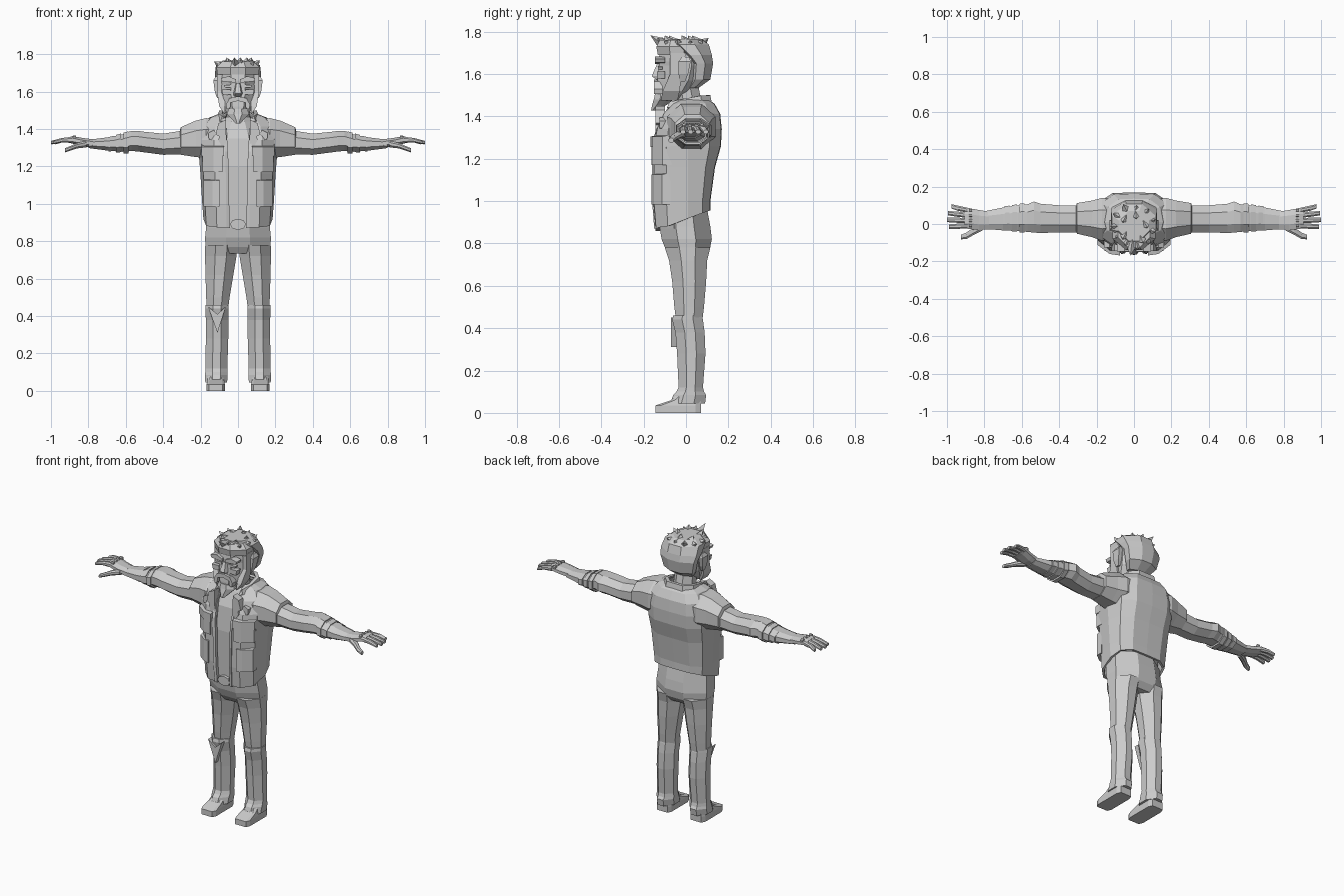
import bpy, bmesh, math, random
from mathutils import Vector

random.seed(4)
grey = bpy.data.materials.new("plain grey")
grey.diffuse_color = (0.6, 0.6, 0.6, 1)


def make(name, verts, faces, mirror=False, solid=0):
    me = bpy.data.meshes.new(name)
    me.from_pydata([tuple(v) for v in verts], [], faces)
    bm = bmesh.new()
    bm.from_mesh(me)
    bmesh.ops.recalc_face_normals(bm, faces=bm.faces)
    bm.to_mesh(me)
    bm.free()
    me.materials.append(grey)
    ob = bpy.data.objects.new(name, me)
    bpy.context.collection.objects.link(ob)
    if solid:
        m = ob.modifiers.new("thickness", 'SOLIDIFY')
        m.thickness, m.offset = solid, 0
    if mirror:
        ob.modifiers.new("mirror", 'MIRROR').use_mirror_merge = False
    return ob


def loft(name, rings, mirror=False, closed=True, solid=0):
    """Skin a list of equal rings; closed rings get end caps."""
    n = len(rings[0])
    faces = []
    for i in range(len(rings) - 1):
        for j in range(n if closed else n - 1):
            k = (j + 1) % n
            faces.append((i * n + j, i * n + k, i * n + n + k, i * n + n + j))
    if closed:
        faces += [tuple(range(n)), tuple(range(len(rings) * n - n, len(rings) * n))]
    return make(name, [p for r in rings for p in r], faces, mirror, solid)


def flat_ring(z, xa, xb, ya, yb, c=0.32):
    """Chamfered eight-sided horizontal section."""
    dx, dy = (xb - xa) * c, (yb - ya) * c
    return [(xa + dx, ya, z), (xb - dx, ya, z), (xb, ya + dy, z), (xb, yb - dy, z),
            (xb - dx, yb, z), (xa + dx, yb, z), (xa, yb - dy, z), (xa, ya + dy, z)]


def arm_ring(x, ya, yb, za, zb, c=0.28):
    """Chamfered eight-sided section across an arm."""
    return [(x, p[0], p[1]) for p in flat_ring(0, ya, yb, za, zb, c)]


def plate(name, pts, y_front, y_back, mirror=False):
    """Front-facing polygon in x, z given depth."""
    loft(name, [[(x, y_front, z) for x, z in pts], [(x, y_back, z) for x, z in pts]], mirror)


# Shoes
loft("shoe_sole", [flat_ring(0, .07, .168, -.145, .07, .12),
                   flat_ring(.035, .07, .168, -.145, .07, .12),
                   flat_ring(.06, .075, .163, -.07, .07, .12),
                   flat_ring(.09, .08, .16, -.04, .06, .2)], True)

# Trouser legs: lower leg with turn-up, then thigh stepping in at the knee
loft("trouser_shin", [flat_ring(*r) for r in (
    (.045, .058, .175, -.075, .09), (.085, .056, .176, -.06, .095), (.10, .055, .175, -.045, .085),
    (.12, .057, .174, -.035, .08), (.28, .052, .172, -.042, .092), (.38, .052, .172, -.05, .088),
    (.44, .05, .174, -.065, .08), (.46, .05, .174, -.06, .075))], True)
loft("trouser_thigh", [flat_ring(*r) for r in (
    (.42, .055, .168, -.045, .075), (.5, .045, .170, -.055, .085), (.62, .025, .174, -.065, .095),
    (.72, .008, .176, -.08, .10), (.78, .002, .175, -.10, .115))], True)
loft("trouser_seat", [flat_ring(*r) for r in (
    (.735, -.12, .12, -.07, .085), (.77, -.174, .174, -.095, .112), (.82, -.176, .176, -.115, .122),
    (.88, -.17, .17, -.125, .115), (.96, -.165, .165, -.12, .10))])
plate("torn_knee", [(-.16, .45), (-.11, .31), (-.065, .45), (-.11, .41)], -.072, -.04)

# Shirt, belt buckle and neck
loft("shirt", [flat_ring(*r) for r in (
    (.87, -.16, .16, -.125, .09), (1.0, -.165, .165, -.128, .09), (1.2, -.17, .17, -.132, .11),
    (1.35, -.16, .16, -.115, .13), (1.44, -.10, .10, -.07, .10), (1.47, -.06, .06, -.045, .08))])
plate("belt_buckle", [(.043 * math.cos(a * math.tau / 8), .89 + .03 * math.sin(a * math.tau / 8))
                      for a in range(8)], -.145, -.11)
loft("neck", [flat_ring(1.42, -.065, .065, -.045, .085), flat_ring(1.58, -.06, .06, -.07, .05)])


# Jacket body: open at the front, hem raised at the back
def jacket_row(z, w, yf, yb, gap, hem=0):
    half = [(gap, yf), (.62 * w, yf * .98), (.92 * w, yf * .6), (w, .01),
            (.9 * w, yb * .68), (.55 * w, yb * .98), (0, yb)]
    full = half + [(-x, y) for x, y in half[-2::-1]]
    return [(x, y, z + hem * max(0, min(1, (y + .1) / .2))) for x, y in full]


loft("jacket_body", [jacket_row(*r) for r in (
    (.875, .178, -.138, .108, .05, .08), (1.0, .184, -.148, .108, .053), (1.16, .194, -.148, .13, .056),
    (1.26, .202, -.148, .158, .06), (1.34, .205, -.132, .162, .063), (1.41, .19, -.10, .155, .068),
    (1.455, .15, -.055, .13, .07), (1.475, .10, -.03, .10, .06))], closed=False, solid=.014)
loft("jacket_edge", [[(x, y, z), (x + .016, y - .004, z), (x + .016, y + .016, z), (x, y + .02, z)]
                     for x, y, z in ((.044, -.146, .87), (.047, -.156, 1.0), (.05, -.157, 1.2),
                                     (.054, -.154, 1.28), (.060, -.125, 1.38), (.068, -.07, 1.455))], True)
# Turned-down collar
loft("collar", [[(x * s, y * s + .02, z + dz * (1 + y * 4)) for x, y, z in (
    (.075, -.09, 1.455), (.095, -.03, 1.465), (.09, .045, 1.475), (.05, .085, 1.475), (-.05, .085, 1.475),
    (-.09, .045, 1.475), (-.095, -.03, 1.465), (-.075, -.09, 1.455))]
    for s, dz in ((.9, .015), (1.08, .016), (1.2, -.025))], closed=False, solid=.01)
plate("lapel", [(.065, 1.45), (.105, 1.43), (.12, 1.37), (.10, 1.36), (.105, 1.34), (.06, 1.26)], -.145, -.10, True)
plate("badge", [(.135 + .028 * math.cos(a * math.tau / 5 + .5), 1.365 + .03 * math.sin(a * math.tau / 5 + .5))
                for a in range(5)], -.125, -.08, True)


# Pockets wrap around the chest
def pocket(name, xs, z0, z1, out):
    loft(name, [[(x, y - out, z0), (x, y - out, z1 - .01), (x, y + .03, z1), (x, y + .03, z0)]
                for x in xs for y in [-.15 + max(0, x - .12) * .75]], True)


pocket("chest_pocket", (.082, .13, .19), 1.17, 1.27, .014)
pocket("chest_flap", (.076, .13, .195), 1.255, 1.315, .018)
pocket("side_pocket", (.098, .135, .184), .985, 1.135, .012)

# Short jacket sleeve, then bare sleeve with rolled cuff
loft("shoulder_sleeve", [arm_ring(*r) for r in (
    (.10, -.07, .13, 1.26, 1.45), (.17, -.09, .14, 1.245, 1.458), (.225, -.07, .125, 1.25, 1.445),
    (.305, -.052, .112, 1.262, 1.41), (.31, -.035, .095, 1.28, 1.395))], True)
loft("arm", [arm_ring(*r) for r in (
    (.24, -.045, .10, 1.265, 1.40), (.40, -.045, .10, 1.262, 1.375), (.50, -.048, .108, 1.275, 1.385),
    (.535, -.046, .12, 1.28, 1.39), (.57, -.042, .105, 1.282, 1.39), (.62, -.038, .10, 1.278, 1.37),
    (.70, -.034, .088, 1.285, 1.355), (.80, -.026, .068, 1.298, 1.342))], True)
for i, x in enumerate((.585, .625, .665)):
    d = i * .006
    loft("rolled_cuff", [arm_ring(x, -.046 + d, .11 - d, 1.27 + d, 1.388 - 2 * d),
                         arm_ring(x + .028, -.045 + d, .108 - d, 1.268 + d, 1.38 - 2 * d)], True)

# Hand: palm, four fingers, thumb and knuckles
loft("palm", [arm_ring(*r) for r in (
    (.775, -.028, .066, 1.30, 1.345), (.83, -.032, .075, 1.308, 1.352), (.885, -.026, .085, 1.322, 1.362),
    (.905, -.024, .085, 1.326, 1.356))], True)
for i in range(4):
    y, tip = -.01 + i * .028, -.014 + i * .036
    reach = (.99, 1.0, .995, .975)[i]
    loft("finger", [arm_ring(.89, y - .013, y + .013, 1.328, 1.358),
                    arm_ring(.94, (y + tip) / 2 - .014, (y + tip) / 2 + .014, 1.328, 1.352),
                    arm_ring(reach, tip - .012, tip + .012, 1.318, 1.336)], True)
    loft("knuckle", [arm_ring(.865, y - .008, y + .008, 1.345, 1.366),
                     arm_ring(.883, y - .008, y + .008, 1.345, 1.366)], True)
loft("thumb", [arm_ring(.81, -.035, .01, 1.302, 1.338), arm_ring(.86, -.06, -.02, 1.296, 1.325),
               arm_ring(.895, -.08, -.045, 1.285, 1.31), arm_ring(.925, -.082, -.058, 1.275, 1.297)], True)

# Head
loft("head", [flat_ring(*r) for r in (
    (1.475, -.05, .05, -.14, -.02), (1.52, -.085, .085, -.14, .04), (1.57, -.1, .1, -.135, .08),
    (1.64, -.105, .105, -.128, .10), (1.66, -.105, .105, -.13, .10), (1.73, -.10, .10, -.12, .09))])
loft("nose", [[(-w, -.12, z), (-w * .6, y, z), (w * .6, y, z), (w, -.12, z)]
              for z, w, y in ((1.575, .026, -.14), (1.59, .028, -.162), (1.645, .014, -.138))])
plate("brow", [(.012, 1.648), (.085, 1.655), (.092, 1.672), (.05, 1.682), (.012, 1.666)], -.146, -.10, True)
plate("eye", [(.022, 1.622), (.07, 1.622), (.075, 1.634), (.022, 1.638)], -.133, -.11, True)
plate("cheek", [(.035, 1.585), (.08, 1.58), (.088, 1.612), (.04, 1.612)], -.138, -.10, True)
plate("moustache", [(0, 1.55), (0, 1.575), (.045, 1.565), (.065, 1.53), (.06, 1.505), (.042, 1.51), (.04, 1.54)],
      -.15, -.11, True)
loft("goatee", [flat_ring(*r) for r in (
    (1.428, -.012, .012, -.165, -.145), (1.455, -.035, .035, -.16, -.09), (1.48, -.06, .06, -.152, -.06),
    (1.508, -.05, .05, -.146, -.06))])
loft("sideburn", [[(w, y0, z), (w, y1, z), (.07, y1, z), (.07, y0, z)] for z, w, y0, y1 in (
    (1.475, .07, -.12, -.04), (1.52, .1, -.11, -.03), (1.6, .113, -.075, -.02), (1.7, .113, -.075, 0))], True)
loft("ear", [[(.10, a, z), (x, a, z), (x, b, z), (.10, b, z)] for z, x, a, b in (
    (1.565, .112, -.03, -.005), (1.60, .124, -.035, .01), (1.66, .132, -.035, .022), (1.68, .12, -.02, .015))], True)

# Hair: back shell, crown and jagged tufts
loft("hair_back", [flat_ring(*r) for r in (
    (1.535, -.07, .07, .0, .06), (1.575, -.1, .1, .01, .115), (1.65, -.118, .118, .012, .128),
    (1.69, -.124, .124, -.03, .122), (1.74, -.118, .118, -.10, .108), (1.766, -.08, .08, -.09, .07))])
loft("hair_front", [flat_ring(1.69, -.11, .11, -.133, .05), flat_ring(1.73, -.115, .115, -.14, .05),
                    flat_ring(1.76, -.085, .085, -.125, .04)])


def tuft(base, tip, r):
    base, tip = Vector(base), Vector(tip)
    q = (tip - base).to_track_quat('Z', 'Y')
    ring = [base + q @ Vector((r * math.cos(a * math.tau / 4), r * math.sin(a * math.tau / 4), 0)) for a in range(4)]
    make("hair_tuft", ring + [tip], [(3, 2, 1, 0)] + [(a, (a + 1) % 4, 4) for a in range(4)])


tuft((-.01, -.09, 1.73), (-.02, -.168, 1.783), .04)
for i in range(11):
    a = i * math.tau / 11 + .3
    c, s = math.cos(a), math.sin(a)
    k = random.uniform(.9, 1.08)
    tuft((.07 * c, .07 * s - .01, 1.725), (.128 * c * k, .122 * s * k - .01, 1.755 + .02 * random.random()), .042)
for x, y in ((-.05, -.06), (.04, -.08), (.06, 0), (-.05, .03), (.01, .05)):
    tuft((x, y, 1.745), (x * 1.2, y - .02, 1.782), .035)
